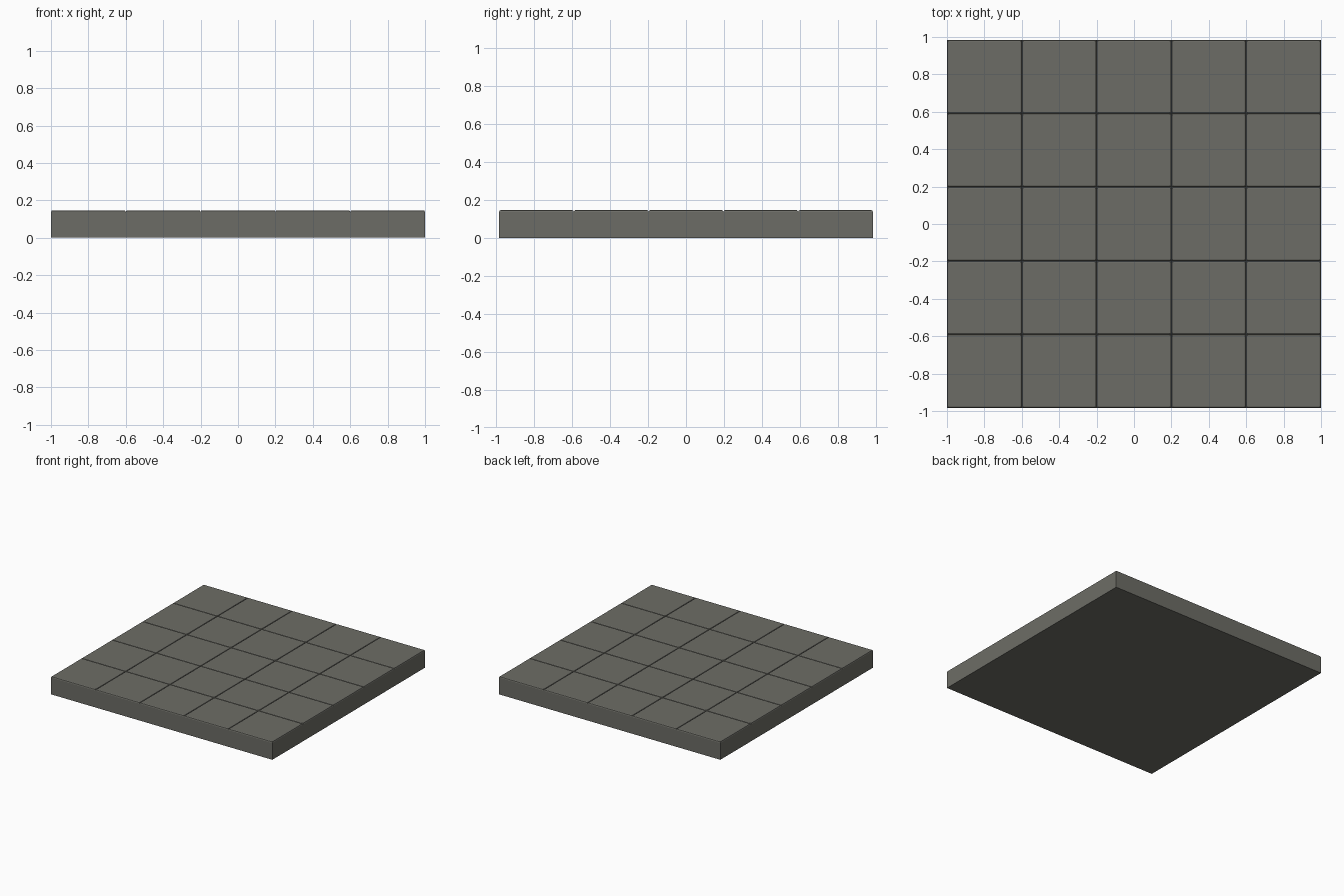
import bpy, bmesh

if "Cube" in bpy.data.objects:
    bpy.data.objects.remove(bpy.data.objects["Cube"])

N = 5                      # tiles per side
HX, HY = 1.0, 0.985        # half sizes
H, DROP, EDGE = 0.147, 0.010, 0.008

stone = bpy.data.materials.new("dark_grey_stone")
stone.diffuse_color = (0.152, 0.152, 0.133, 1)
stone.use_nodes = True
stone.node_tree.nodes["Principled BSDF"].inputs["Base Color"].default_value = stone.diffuse_color

bm = bmesh.new()
# grid of tiles at groove-bottom height
bmesh.ops.create_grid(bm, x_segments=N, y_segments=N, size=1.0)
for v in bm.verts:
    v.co = (v.co.x * HX, v.co.y * HY, H - DROP)
tiles = list(bm.faces)
rim = [e for e in bm.edges if e.is_boundary]

# side walls and underside
ext = bmesh.ops.extrude_edge_only(bm, edges=rim)["geom"]
for v in ext:
    if isinstance(v, bmesh.types.BMVert):
        v.co.z = 0
low = [e for e in ext if isinstance(e, bmesh.types.BMEdge) and e.is_boundary]
bmesh.ops.contextual_create(bm, geom=low)
bmesh.ops.recalc_face_normals(bm, faces=bm.faces[:])

# raised tile tops with a two-step rounded edge
for width, rise in ((EDGE * 0.35, DROP * 0.7), (EDGE * 0.65, DROP * 0.3)):
    bmesh.ops.inset_individual(bm, faces=tiles, thickness=width, use_even_offset=True)
    for v in {v for f in tiles for v in f.verts}:
        v.co.z += rise

mesh = bpy.data.meshes.new("tiled_slab")
bm.to_mesh(mesh)
bm.free()
mesh.materials.append(stone)
bpy.context.collection.objects.link(bpy.data.objects.new("tiled_slab", mesh))
